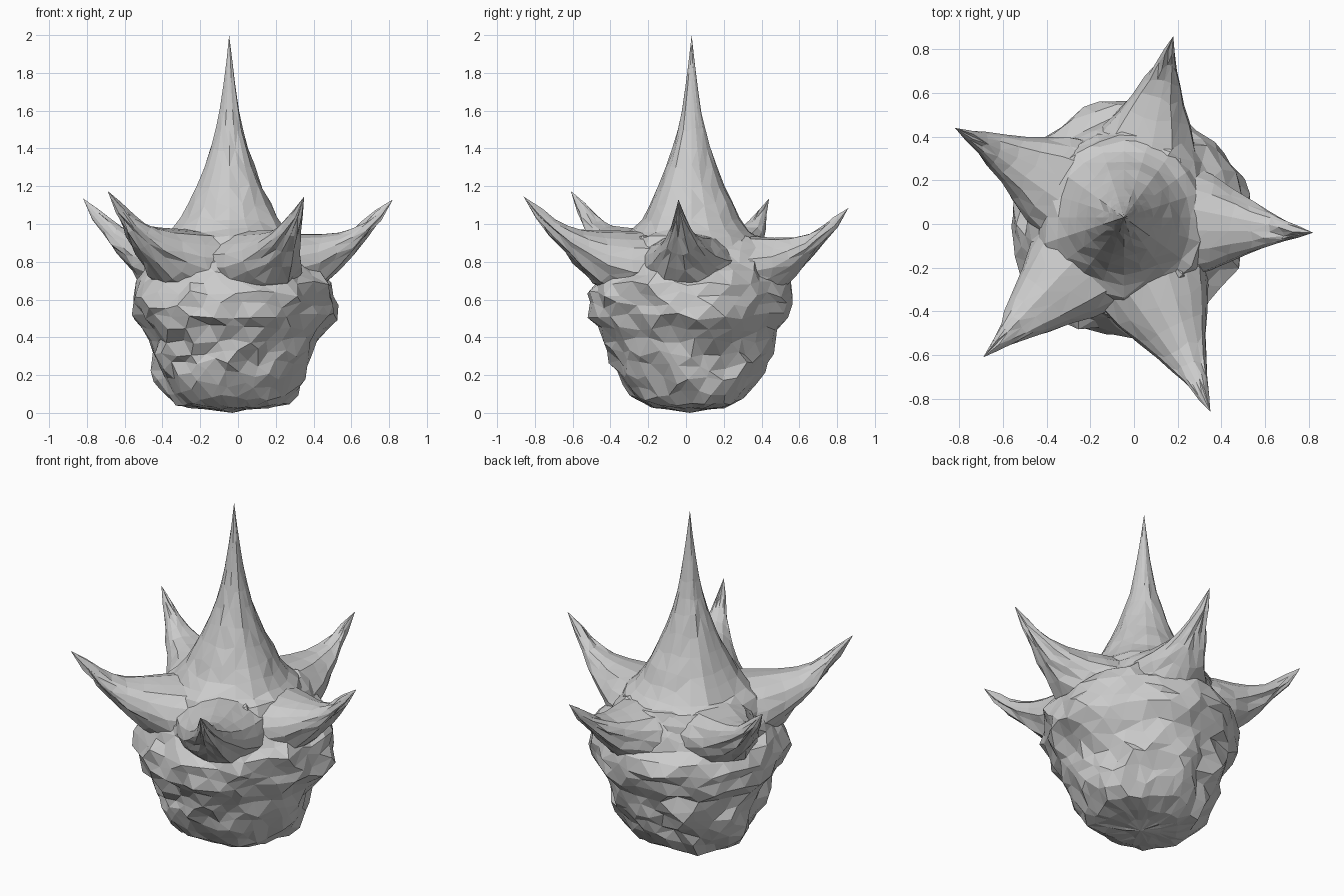
import bpy, bmesh, math, random
from mathutils import Vector, noise

if "Cube" in bpy.data.objects:
    bpy.data.objects.remove(bpy.data.objects["Cube"])

random.seed(4)
CX, CY = -0.03, 0.02


def skin(name, rings):
    """Closed triangle mesh from rings; a one-point ring is a pole."""
    bm = bmesh.new()
    vs = [[bm.verts.new(p) for p in r] for r in rings]
    for a, b in zip(vs, vs[1:]):
        n = max(len(a), len(b))
        for i in range(n):
            j = (i + 1) % n
            if len(a) == 1:
                bm.faces.new((a[0], b[j], b[i]))
            elif len(b) == 1:
                bm.faces.new((a[i], a[j], b[0]))
            elif (a[i].co - b[j].co).length < (a[j].co - b[i].co).length:
                bm.faces.new((a[i], a[j], b[j]))
                bm.faces.new((a[i], b[j], b[i]))
            else:
                bm.faces.new((a[i], a[j], b[i]))
                bm.faces.new((a[j], b[j], b[i]))
    bmesh.ops.recalc_face_normals(bm, faces=bm.faces)
    me = bpy.data.meshes.new(name)
    bm.to_mesh(me)
    bm.free()
    ob = bpy.data.objects.new(name, me)
    bpy.context.collection.objects.link(ob)
    return ob


# Rugged rock base: lathe profile roughened with noise
profile = [(0.02, .10), (0.03, .20), (0.045, .29), (0.10, .345), (0.17, .375), (0.24, .405),
           (0.31, .43), (0.38, .445), (0.45, .475), (0.51, .515), (0.57, .53), (0.63, .54),
           (0.69, .52), (0.74, .475), (0.80, .44), (0.87, .40), (0.92, .35)]
N = 30
rings = [[Vector((CX, CY, 0.0))]]
for k, (z, r) in enumerate(profile):
    ring = []
    for i in range(N):
        a = 2 * math.pi * (i + 0.5 * (k % 2) + random.uniform(-.25, .25)) / N
        d = Vector((math.cos(a), math.sin(a), 0))
        bump = 0.05 * noise.noise(Vector((d.x * 2.2, d.y * 2.2, z * 5))) + random.uniform(-.02, .02)
        p = d * (r + bump * min(1, r / 0.3))
        low = max(0, 1 - z / 0.35)
        lift = 0.5 * max(0, abs(p.y) - 0.2) * low
        ring.append(Vector((CX + p.x - 0.02 * low, CY + p.y,
                            max(0.012, z + lift + random.uniform(-.02, .02) * min(1, z * 10)))))
    rings.append(ring)
rings.append([Vector((CX, CY, 0.95))])
body = skin("rock_base", rings)

# Tall central spire with a concave flare
parts = []
spire = [(0.76, .41), (0.86, .395), (0.925, .365), (0.965, .31), (1.03, .262), (1.1, .225),
         (1.2, .178), (1.3, .136), (1.4, .100), (1.5, .073), (1.6, .053), (1.72, .034), (1.86, .016)]
N = 20
ridge = [random.uniform(.95, 1.05) for _ in range(N)]
rings = [[Vector((CX, CY, 0.7))]]
for z, r in spire:
    rings.append([Vector((-.045 + r * ridge[i] * math.cos(2 * math.pi * i / N),
                          .03 + r * ridge[i] * math.sin(2 * math.pi * i / N),
                          z + random.uniform(-.015, .015))) for i in range(N)])
rings.append([Vector((-.047, .03, 2.0))])
parts.append(skin("central_spire", rings))

# Five upswept horns with broad roots: (distance fraction, centre z, half width, half height)
sections = [(0.12, .78, .29, .15), (0.30, .785, .27, .17), (0.44, .785, .225, .17),
            (0.56, .812, .168, .142), (0.66, .858, .122, .102), (0.75, .91, .085, .073),
            (0.83, .972, .053, .050), (0.91, 1.045, .027, .030)]
tips = [(.82, -.04, 1.13), (.18, .86, 1.085), (-.82, .44, 1.135), (-.69, -.61, 1.175), (.35, -.86, 1.145)]
N = 16
for n, tip in enumerate(tips):
    tip = Vector(tip)
    span = Vector((tip.x - CX, tip.y - CY, 0))
    side = Vector((-span.y, span.x, 0)).normalized()
    ridge = [random.uniform(.94, 1.06) for _ in range(N)]
    base = Vector((CX, CY, 0))
    rings = [[base + span * 0.05 + Vector((0, 0, .79))]]
    for t, z, w, h in sections:
        zz = z + (tip.z - 1.13) * t
        ring = []
        for i in range(N):
            a = 2 * math.pi * (i + .3) / N
            tt = t + random.uniform(-.02, .02)
            ring.append(base + span * tt + side * (w * ridge[i] * math.cos(a))
                        + Vector((0, 0, zz + h * ridge[i] * math.sin(a))))
        rings.append(ring)
    rings.append([tip])
    parts.append(skin("horn_%d" % (n + 1), rings))

# Fuse everything into one faceted rock
for p in parts:
    m = body.modifiers.new("fuse", 'BOOLEAN')
    m.operation = 'UNION'
    m.solver = 'EXACT'
    m.object = p
dg = bpy.context.evaluated_depsgraph_get()
fused = bpy.data.meshes.new_from_object(body.evaluated_get(dg))
body.modifiers.clear()
body.data = fused
body.name = "spiked_rock"
for p in parts:
    bpy.data.objects.remove(p)
for f in body.data.polygons:
    f.use_smooth = False
